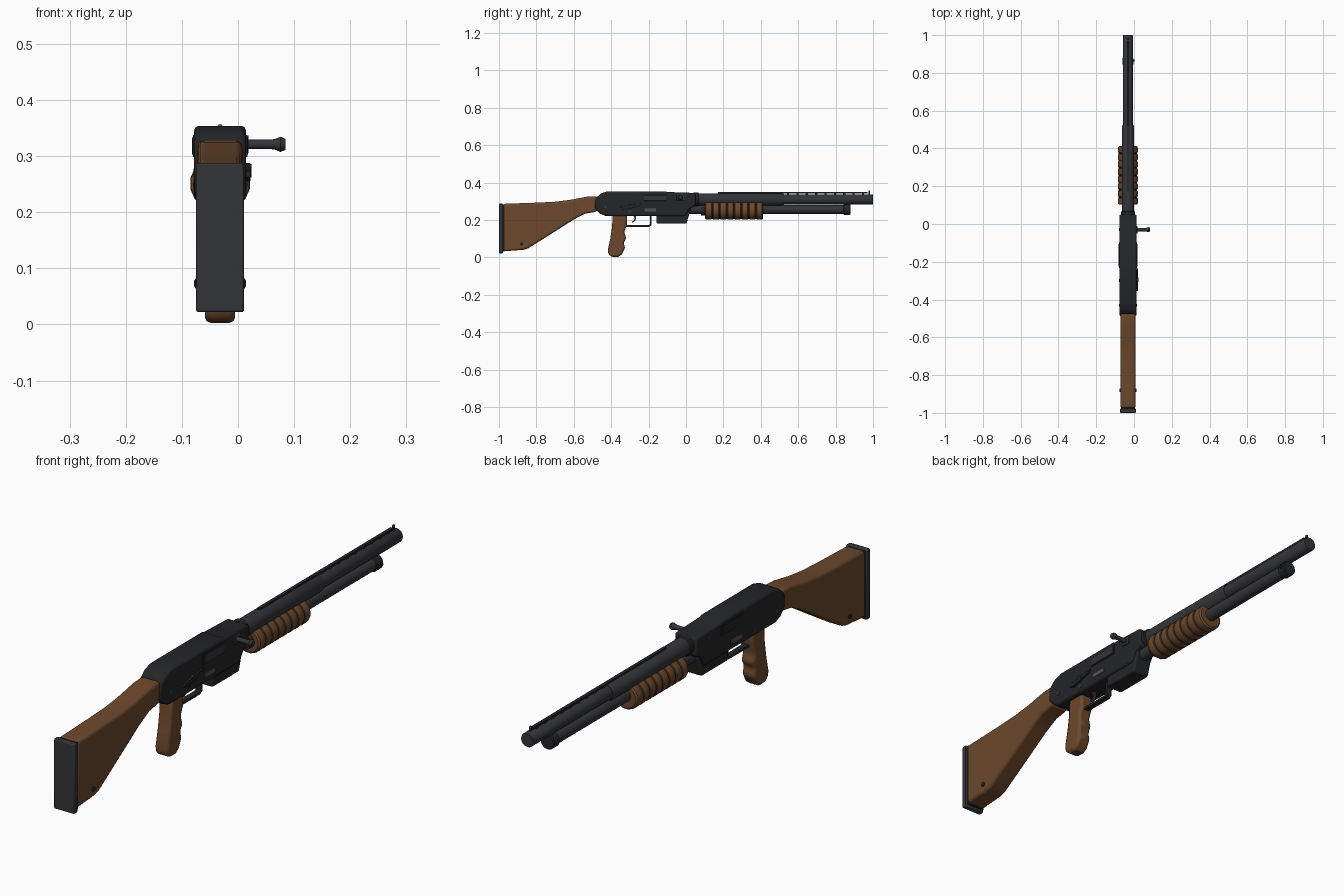
import bpy, math
from mathutils import Vector

CX = -0.032  # centre plane of the gun


def mat(name, c):
    m = bpy.data.materials.new(name)
    m.diffuse_color = (*c, 1)
    return m


WOOD = mat("wood", (0.15, 0.065, 0.026))
BLACK = mat("black_steel", (0.018, 0.019, 0.021))
STEEL = mat("blued_steel", (0.034, 0.035, 0.039))
GREY = mat("grey_steel", (0.09, 0.09, 0.095))


def make(name, verts, faces, material, bevel=0, segs=2):
    me = bpy.data.meshes.new(name)
    me.from_pydata(verts, [], faces)
    ob = bpy.data.objects.new(name, me)
    bpy.context.collection.objects.link(ob)
    me.materials.append(material)
    bpy.ops.object.select_all(action='DESELECT')
    ob.select_set(True)
    bpy.context.view_layer.objects.active = ob
    bpy.ops.object.mode_set(mode='EDIT')
    bpy.ops.mesh.select_all(action='SELECT')
    bpy.ops.mesh.normals_make_consistent(inside=False)
    bpy.ops.object.mode_set(mode='OBJECT')
    if bevel:
        b = ob.modifiers.new("bevel", 'BEVEL')
        b.width, b.segments, b.angle_limit = bevel, segs, math.radians(40)
    bpy.ops.object.shade_smooth_by_angle(angle=math.radians(35))
    return ob


def prism(name, prof, half, material, bevel=0, cx=CX, segs=2):
    """Side profile of (y, z) points extruded to +-half about cx."""
    n = len(prof)
    v = [(cx + s * half, y, z) for s in (-1, 1) for y, z in prof]
    f = [tuple(range(n)), tuple(range(n, 2 * n))]
    f += [(i, (i + 1) % n, n + (i + 1) % n, n + i) for i in range(n)]
    return make(name, v, f, material, bevel, segs)


def box(name, y0, y1, z0, z1, half, material, bevel=0, cx=CX):
    return prism(name, [(y0, z0), (y1, z0), (y1, z1), (y0, z1)], half, material, bevel, cx)


def lathe(name, prof, origin, material, axis='Y', n=24, squash=1):
    """Revolve (distance, radius) points about an axis through origin."""
    v, f = [], []
    for d, r in prof:
        for i in range(n):
            a = math.tau * (i + 0.5) / n
            p, q = r * math.cos(a), r * math.sin(a) * squash
            v.append(Vector(origin) + Vector((p, d, q) if axis == 'Y' else (d, p, q)))
    for k in range(len(prof) - 1):
        for i in range(n):
            j = (i + 1) % n
            f.append((k * n + i, k * n + j, (k + 1) * n + j, (k + 1) * n + i))
    f += [tuple(range(n)), tuple(range(len(v) - n, len(v)))]
    return make(name, v, f, material)


# Receiver and lower magazine housing
prism("receiver", [(-0.487, 0.262), (-0.46, 0.234), (-0.43, 0.222), (-0.005, 0.222), (0.02, 0.262),
                   (0.05, 0.275), (0.05, 0.345), (-0.10, 0.350), (-0.11, 0.354), (-0.42, 0.354),
                   (-0.455, 0.342), (-0.478, 0.322), (-0.487, 0.300)], 0.046, BLACK, 0.008)
prism("magazine_housing", [(-0.158, 0.24), (-0.158, 0.181), (0.003, 0.181), (0.008, 0.20),
                           (0.026, 0.262), (0.0, 0.28)], 0.036, BLACK, 0.006)
lathe("barrel_collar", [(0.04, 0.038), (0.064, 0.038), (0.068, 0.034)], (CX, 0, 0.31), BLACK)

# Shoulder stock and butt pad
prism("stock", [(-0.475, 0.328), (-0.53, 0.325), (-0.62, 0.308), (-0.70, 0.298), (-0.80, 0.293),
                (-0.975, 0.287), (-0.975, 0.033), (-0.87, 0.041), (-0.845, 0.048), (-0.68, 0.152),
                (-0.60, 0.203), (-0.54, 0.234), (-0.475, 0.245)], 0.040, WOOD, 0.011, segs=3)
box("butt_spacer", -0.984, -0.970, 0.031, 0.284, 0.038, BLACK)
box("butt_pad", -1.0, -0.978, 0.022, 0.288, 0.043, STEEL, 0.004)
lathe("sling_stud", [(-0.046, 0.005), (-0.044, 0.009), (0.044, 0.009), (0.046, 0.005)],
      (CX, -0.88, 0.073), BLACK, 'X', 12)

# Pistol grip with finger swells
prism("pistol_grip", [(-0.392, 0.235), (-0.395, 0.165), (-0.405, 0.10), (-0.418, 0.04), (-0.414, 0.014),
                      (-0.395, 0.004), (-0.362, 0.003), (-0.343, 0.017), (-0.325, 0.052), (-0.332, 0.072),
                      (-0.330, 0.085), (-0.319, 0.103), (-0.327, 0.125), (-0.329, 0.140),
                      (-0.315, 0.175), (-0.315, 0.235)], 0.027, WOOD, 0.010)

# Trigger group
prism("trigger_guard", [(-0.328, 0.164), (-0.195, 0.164), (-0.184, 0.173), (-0.184, 0.228), (-0.193, 0.228),
                        (-0.193, 0.178), (-0.200, 0.173), (-0.328, 0.173)], 0.011, BLACK)
prism("trigger", [(-0.285, 0.228), (-0.268, 0.228), (-0.266, 0.208), (-0.273, 0.194), (-0.287, 0.186),
                  (-0.289, 0.190), (-0.278, 0.200), (-0.275, 0.210)], 0.006, STEEL)

# Barrel, rib and sights
lathe("barrel_sleeve", [(0.045, 0.033), (0.515, 0.033), (0.525, 0.029)], (CX, 0, 0.31), STEEL)
lathe("barrel", [(0.5, 0.027), (0.997, 0.027), (1.0, 0.025)], (CX, 0, 0.31), STEEL)
box("sight_rib", 0.17, 0.97, 0.341, 0.349, 0.006, BLACK)
for i in range(9):
    y = 0.54 + i * 0.05
    box("rib_post", y, y + 0.012, 0.33, 0.343, 0.005, BLACK)
lathe("bead_post", [(-0.005, 0.003), (0.005, 0.003)], (CX, 0.98, 0.345), BLACK, n=8, squash=3)
lathe("bead_sight", [(-0.005, 0.002), (-0.003, 0.005), (0.003, 0.005), (0.005, 0.002)],
      (CX, 0.98, 0.352), GREY, n=10)

# Magazine tube with end cap
lathe("magazine_tube", [(0.02, 0.024), (0.86, 0.024)], (CX, 0, 0.257), STEEL)
lathe("tube_cap", [(0.842, 0.025), (0.845, 0.029), (0.876, 0.029), (0.88, 0.026)], (CX, 0, 0.257), BLACK)
lathe("cap_stud", [(0.02, 0.006), (0.034, 0.006)], (CX, 0.865, 0.257), BLACK, 'X', 10)

# Ribbed pump handle with dark grooves
STEP, N = 0.0388, 8
prof = []
for i in range(N):
    y = 0.102 + i * STEP
    prof += [(y, 0.046), (y + 0.005, 0.0525), (y + 0.012, 0.054), (y + STEP - 0.012, 0.054),
             (y + STEP - 0.005, 0.0525), (y + STEP, 0.046)][(1 if i else 0):]
lathe("pump_handle", prof, (CX, 0, 0.251), WOOD, n=16, squash=0.93)
for i in range(1, N):
    y = 0.102 + i * STEP
    lathe("pump_groove", [(y - 0.004, 0.050), (y + 0.004, 0.050)], (CX, 0, 0.251), BLACK, n=16, squash=0.93)
lathe("pump_collar", [(0.08, 0.028), (0.104, 0.028)], (CX, 0, 0.251), BLACK)

# Charging handle
lathe("charging_handle", [(0.04, 0.009), (0.092, 0.009), (0.098, 0.010), (0.108, 0.014),
                          (0.117, 0.010)], (CX, -0.03, 0.321), STEEL, 'X', 12)
box("handle_base", -0.05, -0.01, 0.305, 0.337, 0.003, STEEL, 0.002, CX + 0.048)

# Port covers and side plates on both faces of the receiver
for s in (-1, 1):
    box("port_frame", -0.232, -0.098, 0.298, 0.338, 0.002, BLACK, 0.001, CX + s * 0.0465)
    box("port_cover", -0.225, -0.105, 0.303, 0.333, 0.002, STEEL if s > 0 else BLACK, 0.001, CX + s * 0.048)
    box("side_plate", -0.222, -0.160, 0.246, 0.262, 0.002, GREY, 0.001, CX + s * 0.0465)
    for y, z in ((-0.03, 0.321), (-0.30, 0.245), (-0.43, 0.27)):
        lathe("receiver_pin", [(s * 0.04, 0.008), (s * 0.0475, 0.008)], (CX, y, z), STEEL, 'X', 12)

# Selector lever on the right face
prism("selector_lever", [(-0.355, 0.262), (-0.335, 0.255), (-0.245, 0.277), (-0.235, 0.288),
                         (-0.285, 0.284), (-0.345, 0.273)], 0.004, BLACK, 0.001, CX + 0.050)
lathe("selector_pivot", [(0.044, 0.012), (0.056, 0.012)], (CX, -0.295, 0.274), BLACK, 'X', 14)
